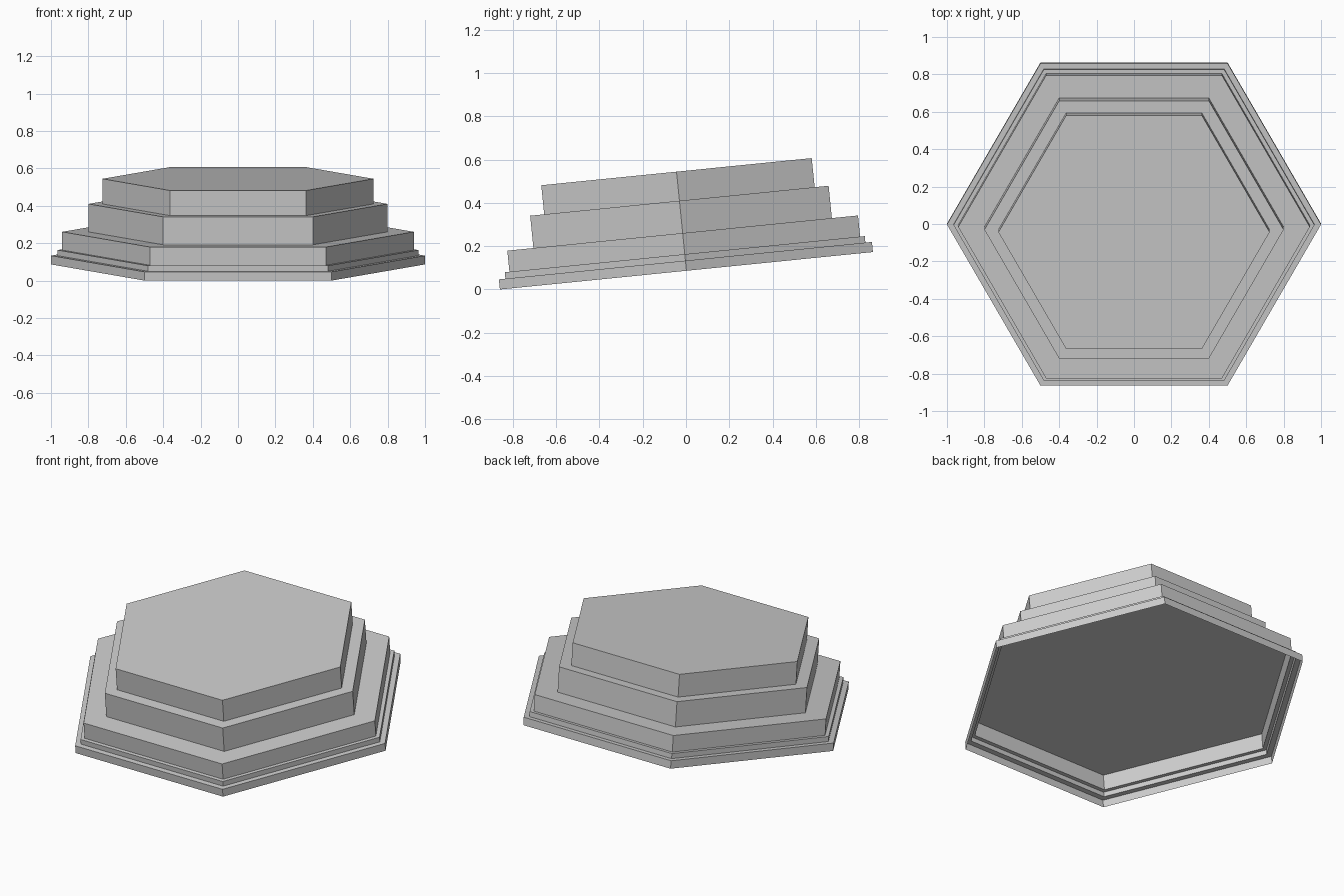
import bpy, bmesh
from math import cos, sin, pi

if "Cube" in bpy.data.objects:
    bpy.data.objects.remove(bpy.data.objects["Cube"])

TILT = 0.1                          # whole pedestal leans up toward the back
LIFT = 0.866 * sin(TILT)            # front lower edge rests on z = 0


def hex_steps(name, profile):
    """Sweep a (radius, height) profile round six sides; open below, capped on top."""
    bm = bmesh.new()
    rings = [[bm.verts.new((r * cos(i * pi / 3), r * sin(i * pi / 3), z)) for i in range(6)]
             for r, z in profile]
    for low, high in zip(rings, rings[1:]):
        for i in range(6):
            j = (i + 1) % 6
            bm.faces.new((low[i], low[j], high[j], high[i]))
    bm.faces.new(rings[-1])
    mesh = bpy.data.meshes.new(name)
    bm.to_mesh(mesh)
    bm.free()
    obj = bpy.data.objects.new(name, mesh)
    bpy.context.collection.objects.link(obj)
    obj.rotation_euler.x = TILT
    obj.location = (0, 0.002, LIFT)
    return obj


# Hollow base: foot rim, thin step and broad lower tier with a full deck
hex_steps("hollow_base", [(1.0, 0), (1.0, 0.047), (0.965, 0.047), (0.965, 0.077),
                          (0.94, 0.077), (0.94, 0.175)])

# Two smaller tiers stacked on the deck
hex_steps("middle_tier", [(0.80, 0.175), (0.80, 0.325)])
hex_steps("top_tier", [(0.725, 0.325), (0.725, 0.46)])
